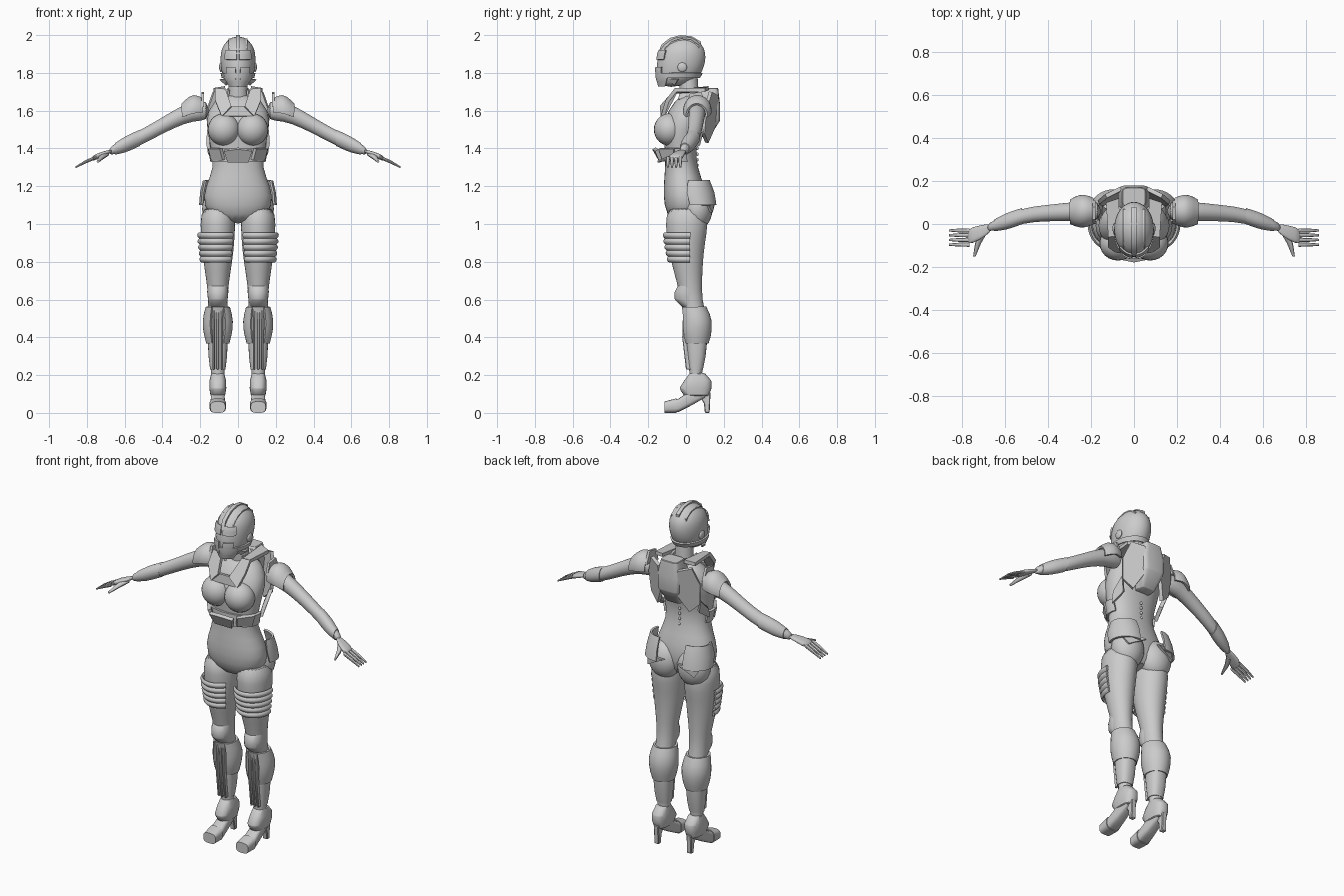
import bpy
import bmesh
from math import cos, sin, pi, radians, copysign
from mathutils import Matrix, Vector

if "Cube" in bpy.data.objects:
    bpy.data.objects.remove(bpy.data.objects["Cube"], do_unlink=True)

COLOUR = (.6, .6, .6, 1)
grey = bpy.data.materials.new("light grey")
grey.use_nodes = True
grey.diffuse_color = COLOUR
grey.node_tree.nodes["Principled BSDF"].inputs["Base Color"].default_value = COLOUR


def finish(name, bm, mirror=False, thick=0, smooth=0, bevel=0):
    """Turn a bmesh into a finished object with its modifiers applied."""
    if not thick:
        bmesh.ops.recalc_face_normals(bm, faces=bm.faces)
    mesh = bpy.data.meshes.new(name)
    bm.to_mesh(mesh)
    bm.free()
    mesh.materials.append(grey)
    obj = bpy.data.objects.new(name, mesh)
    bpy.context.collection.objects.link(obj)
    if thick:
        solid = obj.modifiers.new("thickness", 'SOLIDIFY')
        solid.thickness = thick
        solid.offset = 0
    if bevel:
        obj.modifiers.new("bevel", 'BEVEL').width = bevel
    if smooth:
        obj.modifiers.new("smooth", 'SUBSURF').levels = smooth
    if mirror:
        obj.modifiers.new("mirror", 'MIRROR').use_mirror_merge = False
    bpy.ops.object.select_all(action='DESELECT')
    obj.select_set(True)
    bpy.context.view_layer.objects.active = obj
    bpy.ops.object.convert(target='MESH')
    bpy.ops.object.shade_smooth_by_angle(angle=radians(35))


def upright(x, bottom, step, widths, fronts, backs):
    """Evenly stacked rings given by half width, front and back."""
    return [Vector((x, (front + back) / 2, bottom + step * i, width, (back - front) / 2))
            for i, (width, front, back) in enumerate(zip(widths, fronts, backs))]


def limb(start, step, ys, zs, radii, squash=1.0):
    """Evenly spaced rings running sideways along x."""
    return [Vector((start + step * i, y, z, radius, radius * squash))
            for i, (y, z, radius) in enumerate(zip(ys, zs, radii))]


def loft(name, rings, axis='z', arc=None, power=2, sides=24, **options):
    """Skin a list of rings; an arc in degrees leaves an open shell."""
    directions = {'x': (1, 2), 'y': (0, 2), 'z': (0, 1)}[axis]
    start, end = arc or (0, 360)
    count = sides + 1 if arc else sides
    bm = bmesh.new()
    loops = []
    for ring in rings:
        loop = []
        for i in range(count):
            angle = radians(start + (end - start) * i / sides)
            point = list(ring[:3])
            for k, wave, radius in zip(directions, (cos(angle), sin(angle)), ring[3:]):
                point[k] += radius * copysign(abs(wave) ** (2 / power), wave)
            loop.append(bm.verts.new(point))
        loops.append(loop)
    for low, high in zip(loops, loops[1:]):
        for i in range(sides):
            j = (i + 1) % count
            bm.faces.new((low[i], low[j], high[j], high[i]))
    if not arc:
        bm.faces.new(loops[0])
        bm.faces.new(loops[-1])
    finish(name, bm, **options)


def wrap(name, body, low, high, grow, swell=0.0, axis='z', **options):
    """Armour that follows a stretch of a body profile, offset outwards."""
    k = 'xyz'.index(axis)
    rings = []
    for i in range(6):
        part = i / 5
        place = low + (high - low) * part
        below, above = next(pair for pair in zip(body, body[1:]) if place <= pair[1][k])
        ring = below.lerp(above, (place - below[k]) / (above[k] - below[k]))
        offset = grow + swell * sin(pi * part)
        rings.append(list(ring[:3]) + [ring[3] + offset, ring[4] + offset])
    loft(name, rings, axis=axis, **options)


def plate(name, points, thick=.02, **options):
    bm = bmesh.new()
    bm.faces.new([bm.verts.new(point) for point in points])
    finish(name, bm, thick=thick, **options)


def side_prism(name, profile, x, thick, **options):
    """Side outline (y, z) given a thickness across x."""
    plate(name, [(x, y, z) for y, z in profile], thick, **options)


def ball(name, centre, size, mirror=True):
    bm = bmesh.new()
    bmesh.ops.create_uvsphere(bm, u_segments=24, v_segments=14, radius=1)
    bm.transform(Matrix.Translation(centre) @ Matrix.Diagonal((*size, 1)))
    finish(name, bm, mirror=mirror)


# Torso, neck and soft body forms
torso = upright(0, 1, .1,
                widths=(.12, .19, .175, .125, .145, .165, .172, .08),
                fronts=(-.08, -.12, -.12, -.11, -.11, -.13, -.1, -.02),
                backs=(.08, .11, .1, .06, .05, .08, .12, .09))
loft("torso", torso, power=2.2, smooth=1)
loft("neck", upright(0, 1.65, .15, (.055, .045), (-.03, -.04), (.07, .06)))
ball("bust", (.075, -.09, 1.5), (.085, .08, .085))
ball("buttock", (.095, .06, 1.08), (.095, .08, .11))

# Legs
LEG = .107
leg = upright(LEG, .1, .1,
              widths=(.03, .033, .045, .05, .054, .05, .06, .077, .088, .094, .085),
              fronts=(.02, .02, .01, 0, 0, -.03, -.05, -.08, -.1, -.11, -.1),
              backs=(.09, .08, .1, .11, .11, .085, .085, .09, .1, .12, .1))
loft("leg", leg, mirror=True, smooth=1)

# Thigh ribs
for i in range(5):
    base = .8 + .032 * i
    wrap("thigh_rib", leg, base, base + .024, grow=.005, swell=.008,
         arc=(-140, 10), thick=.012, mirror=True)

# Knee, calf and shin armour
knee = upright(LEG, .56, .04, widths=(.046, .052, .056, .054),
               fronts=(-.02, -.06, -.06, -.04), backs=(.07, .07, .07, .06))
loft("knee_pad", knee, mirror=True, bevel=.004)
wrap("calf_guard", leg, .37, .56, grow=.007, swell=.014,
     arc=(-60, 240), thick=.012, mirror=True)
wrap("greave", leg, .23, .56, grow=.004, power=2.4, mirror=True)
for offset in (-.022, 0, .022):
    side_prism("shin_ridge", [(-.015, .56), (.03, .56), (.03, .23), (0, .23), (-.02, .4)],
               LEG + offset, .012, mirror=True, bevel=.003)

# High heeled boots
ankle = upright(LEG, .09, .04, widths=(.038, .045, .044, .034),
                fronts=(-.01, -.035, -.01, .02), backs=(.12, .135, .135, .1))
loft("ankle_guard", ankle, power=2.6, mirror=True, bevel=.004)
foot = [Vector((LEG, *ring)) for ring in (
    (-.115, .03, .035, .025), (-.04, .04, .04, .035), (.02, .075, .036, .04), (.1, .12, .03, .04))]
loft("foot", foot, axis='y', power=3.4, mirror=True)
wrap("toe_cap", foot, -.115, -.05, grow=.005, axis='y', power=3, mirror=True)
side_prism("heel", [(.06, .11), (.13, .11), (.125, 0), (.1, 0), (.095, .05)],
           LEG, .03, mirror=True, bevel=.004)

# Arms and cuffs
arm = limb(.15, .09,
           ys=(.06, .06, .055, .05, .04, .01, -.02),
           zs=(1.6, 1.6, 1.56, 1.51, 1.46, 1.42, 1.38),
           radii=(.048, .046, .042, .037, .036, .031, .02), squash=1.15)
loft("arm", arm, axis='x', mirror=True, smooth=1)
wrap("forearm_cuff", arm, .52, .65, grow=.002, swell=.004, axis='x', mirror=True)

# Hands
palm = limb(.66, .06, ys=(-.015, -.042, -.062), zs=(1.39, 1.37, 1.342),
            radii=(.02, .034, .042), squash=.4)
loft("palm", palm, axis='x', power=2.6, mirror=True, smooth=1)
for i in range(4):
    y = -.03 - .022 * i
    finger = limb(.765, .048, (y, y, y), (1.348, 1.326, 1.3), radii=(.01, .009, .005))
    loft("finger", finger, axis='x', sides=10, mirror=True)
loft("thumb", [(.7, -.04, 1.37, .018, .014), (.725, -.09, 1.35, .014, .012),
               (.742, -.15, 1.33, .006, .006)], axis='y', sides=10, mirror=True)

# Shoulder armour
wrap("shoulder_pad", arm, .19, .295, grow=.008, swell=.016, axis='x',
     arc=(-10, 190), thick=.012, mirror=True)
side_prism("shoulder_fin", [(0, 1.62), (.02, 1.69), (.08, 1.7), (.11, 1.63)],
           .187, .014, mirror=True)

# Collar flaps, straps and breast bar
plate("collar_flap", [(.035, -.13, 1.62), (.085, -.125, 1.565), (.12, -.1, 1.65),
                      (.12, -.05, 1.715), (.065, -.05, 1.71)], mirror=True)
plate("collar_strap", [(.065, -.06, 1.7), (.12, -.06, 1.71), (.13, .1, 1.71),
                       (.07, .12, 1.72)], mirror=True)
plate("breast_bar", [(-.085, -.12, 1.57), (.085, -.12, 1.57), (.04, -.115, 1.62),
                     (-.04, -.115, 1.62)])
loft("neck_collar", upright(0, 1.66, .05, (.075, .062), (-.07, -.05), (.1, .09)),
     arc=(-40, 220), thick=.012)

# Back unit with angled wings
back_unit = upright(0, 1.46, .087, widths=(.045, .07, .075, .055),
                    fronts=(.05, .05, .05, .08), backs=(.125, .18, .18, .17))
loft("back_unit", back_unit, power=5, bevel=.003)
plate("back_wing", [(.06, .165, 1.68), (.13, .13, 1.7), (.165, .1, 1.6), (.155, .09, 1.48),
                    (.1, .11, 1.43), (.055, .15, 1.52)], mirror=True)
plate("side_band", [(.155, .09, 1.5), (.16, .02, 1.43), (.15, 0, 1.37), (.13, .07, 1.42)],
      mirror=True)

# Midriff belt and spine studs
wrap("belt", torso, 1.33, 1.4, grow=.008, arc=(-200, 20), thick=.014)
plate("belt_buckle", [(-.055, -.13, 1.33), (.055, -.13, 1.33), (.075, -.155, 1.39),
                      (0, -.17, 1.4), (-.075, -.155, 1.39)])
plate("belt_tab", [(.075, -.12, 1.34), (.135, -.06, 1.34), (.15, -.06, 1.4), (.09, -.14, 1.4)],
      mirror=True)
for i in range(5):
    ball("spine_stud", (0, .06, 1.4 - .03 * i), (.007, .007, .009), mirror=False)

# Hip guards
hip = upright(.095, 1.1, .065, widths=(.105, .1, .085),
              fronts=(-.03, -.05, -.03), backs=(.155, .145, .12))
loft("hip_guard", hip, arc=(-25, 95), thick=.012, mirror=True)
plate("hip_tail", [(.04, .15, 1.12), (.13, .145, 1.12), (.18, .1, 1.12), (.15, .135, 1.06)],
      .014, mirror=True)

# Helmet with rim, brow, cheeks and ear discs
helmet = upright(0, 1.725, .045,
                 widths=(.045, .078, .09, .094, .093, .08, .03),
                 fronts=(-.14, -.153, -.157, -.154, -.146, -.125, -.05),
                 backs=(-.02, .065, .09, .104, .105, .09, .03))
loft("helmet", helmet, smooth=1)
wrap("face_guard", helmet, 1.73, 1.8, grow=.002, arc=(-150, -30), thick=.008)
wrap("helmet_rim", helmet, 1.775, 1.8, grow=.002, arc=(-35, 215), thick=.01)
wrap("brow", helmet, 1.87, 1.92, grow=.002, arc=(-86, -45), thick=.008, mirror=True)
wrap("cheek", helmet, 1.76, 1.83, grow=.002, arc=(-82, -50), thick=.012, mirror=True)
plate("jaw_spike", [(.06, -.09, 1.77), (.095, -.04, 1.765), (.06, -.06, 1.735)],
      .01, mirror=True)
ball("ear_disc", (.09, -.02, 1.83), (.01, .025, .025))

# Helmet crests
crest = [(-.15, 1.9), (-.13, 1.95), (-.085, 1.985), (-.03, 2), (.03, 1.994),
         (.08, 1.965), (.08, 1.93), (0, 1.96), (-.1, 1.93)]
side_prism("crest", crest, 0, .022)
side_prism("side_crest", [(y * .86, z - .018) for y, z in crest], .046, .01, mirror=True)
